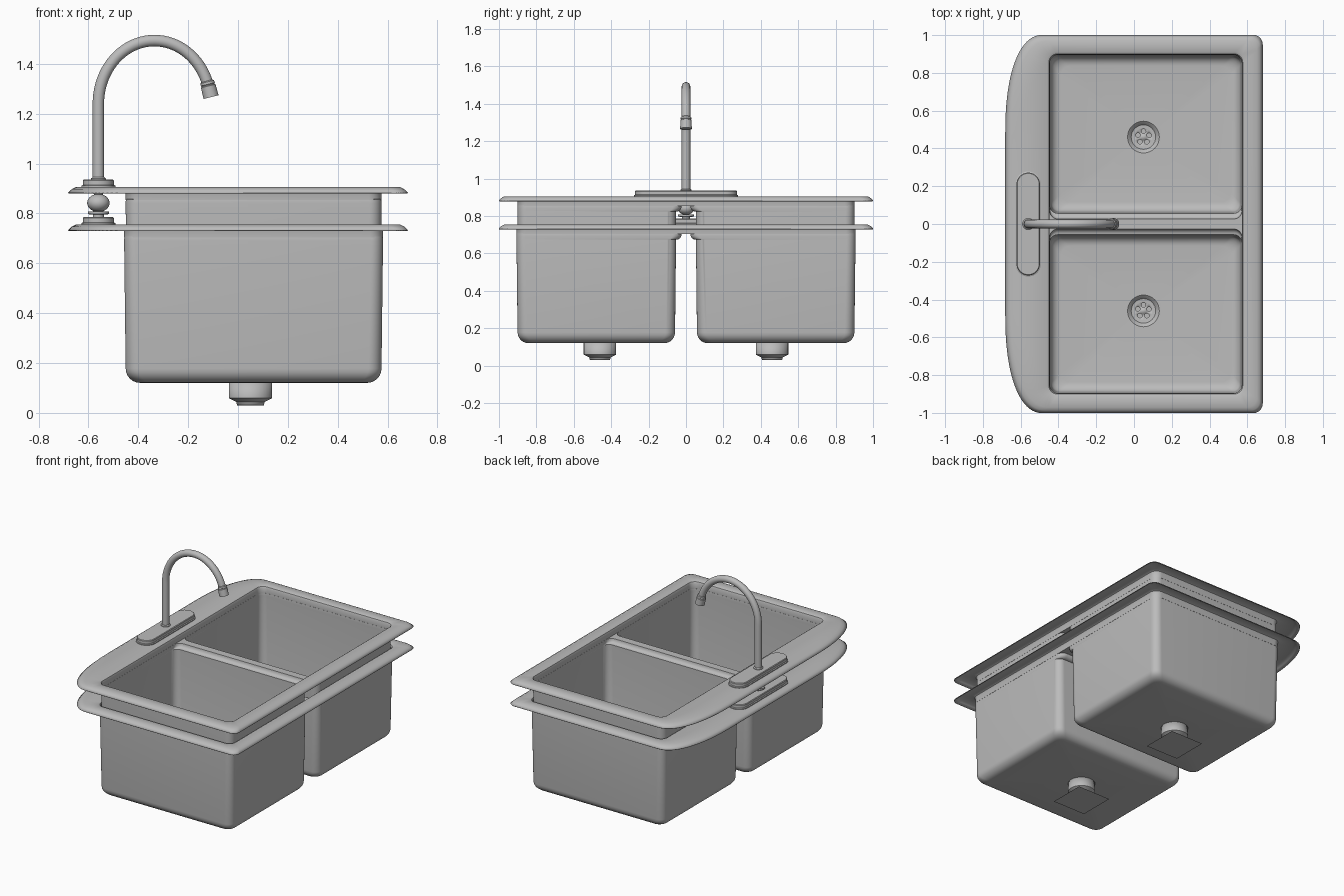
import bpy, bmesh
from math import sin, cos, pi, tau
from mathutils import Vector

old = bpy.data.objects.get("Cube")
if old:
    bpy.data.objects.remove(old, do_unlink=True)

steel = bpy.data.materials.new("brushed_steel")
steel.use_nodes = True
GREY = (0.5, 0.5, 0.5, 1)
steel.diffuse_color = GREY
steel.node_tree.nodes["Principled BSDF"].inputs["Base Color"].default_value = GREY

BACK_X, FRONT_X, SIDE_Y = -0.455, 0.58, 0.905
DRAIN_X, DRAIN_Y = 0.05, 0.46
STEM_X = -0.56


def finish(name, bm, thickness=0, angle=0.6):
    """Turn a bmesh into a smooth shaded steel object."""
    bmesh.ops.recalc_face_normals(bm, faces=bm.faces)
    mesh = bpy.data.meshes.new(name)
    bm.to_mesh(mesh)
    bm.free()
    obj = bpy.data.objects.new(name, mesh)
    bpy.context.collection.objects.link(obj)
    mesh.materials.append(steel)
    bpy.ops.object.select_all(action="DESELECT")
    obj.select_set(True)
    bpy.context.view_layer.objects.active = obj
    bpy.ops.object.shade_smooth_by_angle(angle=angle)
    if thickness:
        mod = obj.modifiers.new("sheet", "SOLIDIFY")
        mod.thickness, mod.offset = thickness, 0
    return obj


def corner(cx, cy, rx, ry, start, steps=10, power=1):
    pts = []
    for i in range(steps + 1):
        a = start + pi / 2 * i / steps
        c, s = cos(a), sin(a)
        pts.append((cx + rx * abs(c) ** power * (1 if c > 0 else -1),
                    cy + ry * abs(s) ** power * (1 if s > 0 else -1)))
    return pts


def rounded_rect(x0, x1, y0, y1, r):
    return (corner(x1 - r, y1 - r, r, r, 0) + corner(x0 + r, y1 - r, r, r, pi / 2)
            + corner(x0 + r, y0 + r, r, r, pi) + corner(x1 - r, y0 + r, r, r, 1.5 * pi))


def rim_outline(inset):
    """Small corners at the front of the sink, long sweeping ones behind the tap."""
    e, w, r = 0.68 - inset, 1 - inset, 0.05
    rx, ry = 0.2, 0.52
    return (corner(e - r, w - r, r, r, 0)
            + corner(rx - e, w - ry, rx, ry, pi / 2, 20, 0.88)
            + corner(rx - e, ry - w, rx, ry, pi, 20, 0.88)
            + corner(e - r, r - w, r, r, 1.5 * pi))


def circle(x, y, r, n=32):
    return [(x + r * cos(tau * i / n), y + r * sin(tau * i / n)) for i in range(n)]


def ring(bm, pts, z):
    return [bm.verts.new((x, y, z)) for x, y in pts]


def bridge(bm, a, b):
    for i in range(len(a)):
        j = (i + 1) % len(a)
        bm.faces.new((a[i], a[j], b[j], b[i]))


def loft(bm, sections):
    """Join (points, z) sections; return the first and last rings."""
    rings = [ring(bm, p, z) for p, z in sections]
    for a, b in zip(rings, rings[1:]):
        bridge(bm, a, b)
    return rings[0], rings[-1]


def fill(bm, *loops):
    """Fill a flat outline, leaving the inner loops open."""
    edges = []
    for loop in loops:
        for i, v in enumerate(loop):
            w = loop[(i + 1) % len(loop)]
            edges.append(bm.edges.get((v, w)) or bm.edges.new((v, w)))
    bmesh.ops.triangle_fill(bm, use_beauty=True, edges=edges, normal=(0, 0, 1))


def lathe(name, x, y, profile, thickness=0, cap=True):
    bm = bmesh.new()
    first, last = loft(bm, [(circle(x, y, r), z) for r, z in profile])
    if cap:
        bm.faces.new(first)
        bm.faces.new(last)
    return finish(name, bm, thickness)


def build_sink(name, top, shrink):
    bm = bmesh.new()
    x0, x1, w = BACK_X + shrink, FRONT_X - shrink, SIDE_Y - shrink

    # Deck with a turned down edge and one large opening
    _, deck = loft(bm, [(rim_outline(0), top - 0.022), (rim_outline(0.015), top - 0.008),
                        (rim_outline(0.03), top)])

    def opening(grow):
        return rounded_rect(x0 - grow, x1 + grow, -w - grow, w + grow, 0.05)
    lip, ledge = loft(bm, [(opening(0.012), top), (opening(0.004), top - 0.005),
                           (opening(0), top - 0.016), (opening(0), top - 0.048)])
    fill(bm, deck, lip)

    # Two bowls either side of the lowered divider
    mouths = []
    floor = top - 0.63
    for side in (-1, 1):
        def section(inner, inset, r):
            ya, yb = sorted((side * (inner + inset), side * (w - 0.001 - inset)))
            return rounded_rect(x0 + 0.001 + inset, x1 - 0.001 - inset, ya, yb, r)
        steps = [i * pi / 12 for i in range(7)]
        sections = [(section(0.055 - 0.03 * cos(a), 0, 0.045),
                     top - 0.078 + 0.03 * (1 - sin(a))) for a in steps]
        sections += [(section(0.055, 0.006 + 0.055 * (1 - cos(a)), 0.05),
                      floor + 0.055 * (1 - sin(a))) for a in steps]
        mouth, base = loft(bm, sections)
        mouths.append(mouth)
        # Drain recess and strainer with five holes
        y = side * DRAIN_Y
        well, plate = loft(bm, [(circle(DRAIN_X, y, r), floor - d) for r, d in
                                ((0.085, 0), (0.078, 0.006), (0.066, 0.02), (0.05, 0.022))])
        fill(bm, base, well)
        holes = [ring(bm, circle(DRAIN_X + 0.031 * cos(a), y + 0.031 * sin(a), 0.012, 12),
                      floor - 0.022) for a in (tau * k / 5 + 0.3 for k in range(5))]
        fill(bm, plate, *holes)
    fill(bm, ledge, *mouths)
    finish(name, bm, 0.005)


def build_base_plate(name, z):
    """Stepped stadium shaped plate under the tap."""
    bm = bmesh.new()

    def stadium(h):
        return rounded_rect(STEM_X - h, STEM_X + h, -0.21 - h, 0.21 + h, h - 0.0005)
    first, last = loft(bm, [(stadium(0.068), z), (stadium(0.068), z + 0.01),
                            (stadium(0.062), z + 0.013), (stadium(0.062), z + 0.031),
                            (stadium(0.058), z + 0.035)])
    bm.faces.new(first)
    bm.faces.new(last)
    finish(name, bm)


# Two stacked sinks, each with a tap base plate
for label, top, shrink in (("upper", 0.903, 0.006), ("lower", 0.753, 0)):
    build_sink(label + "_sink", top, shrink)
    build_base_plate(label + "_tap_base", top - 0.002)

# Drain outlets and the flat square below each one
for label, side in (("right", -1), ("left", 1)):
    y = side * DRAIN_Y
    lathe(label + "_drain_outlet", DRAIN_X, y,
          [(0.085, 0.121), (0.085, 0.06), (0.055, 0.045), (0.052, 0.03)], 0.004, False)
    lathe(label + "_drain_end", DRAIN_X, y, [(0.052, 0.03), (0.052, 0.034)])
    bm = bmesh.new()
    h = 0.125
    bm.faces.new(ring(bm, [(DRAIN_X + sx * h, y + sy * h) for sx, sy in
                           ((-1, -1), (1, -1), (1, 1), (-1, 1))], 0))
    finish(label + "_floor_square", bm)

# Rounded valve between the two base plates
ball = [(0.045 * cos(a), 0.842 + 0.036 * sin(a)) for a in (i * pi / 16 for i in range(-6, 7))]
lathe("tap_valve", STEM_X, 0, [(0.022, 0.78), (0.022, 0.795), (0.042, 0.797), (0.042, 0.808)]
      + ball + [(0.02, 0.88), (0.02, 0.905)])

# Gooseneck spout: straight riser, arch, short drop
path = [Vector((STEM_X, 0, 0.92)), Vector((STEM_X, 0, 1.1))]
for i in range(37):
    a = pi - (pi - 0.32) * i / 36
    path.append(Vector((-0.335 + 0.225 * cos(a), 0, 1.24 + 0.253 * sin(a))))
tip = path[-1]
aim = Vector((0.25, 0, -1)).normalized()


def tube(name, points, radii):
    bm = bmesh.new()
    rings = []
    for i, p in enumerate(points):
        d = (points[min(i + 1, len(points) - 1)] - points[max(i - 1, 0)]).normalized()
        side = Vector((0, 1, 0))
        up = d.cross(side)
        rings.append([bm.verts.new(p + radii[i] * (side * s + up * c)) for c, s in circle(0, 0, 1, 24)])
    for a, b in zip(rings, rings[1:]):
        bridge(bm, a, b)
    bm.faces.new(rings[0])
    bm.faces.new(rings[-1])
    finish(name, bm)


tube("spout", path, [0.023] * len(path))
head = [(-0.012, 0.023), (-0.008, 0.028), (0.002, 0.029), (0.004, 0.027), (0.007, 0.027),
        (0.009, 0.03), (0.055, 0.031)]
tube("spout_head", [tip + aim * t for t, r in head], [r for t, r in head])
lathe("spout_collar", STEM_X, 0, [(0.03, 0.93), (0.03, 0.94), (0.024, 0.945)])
